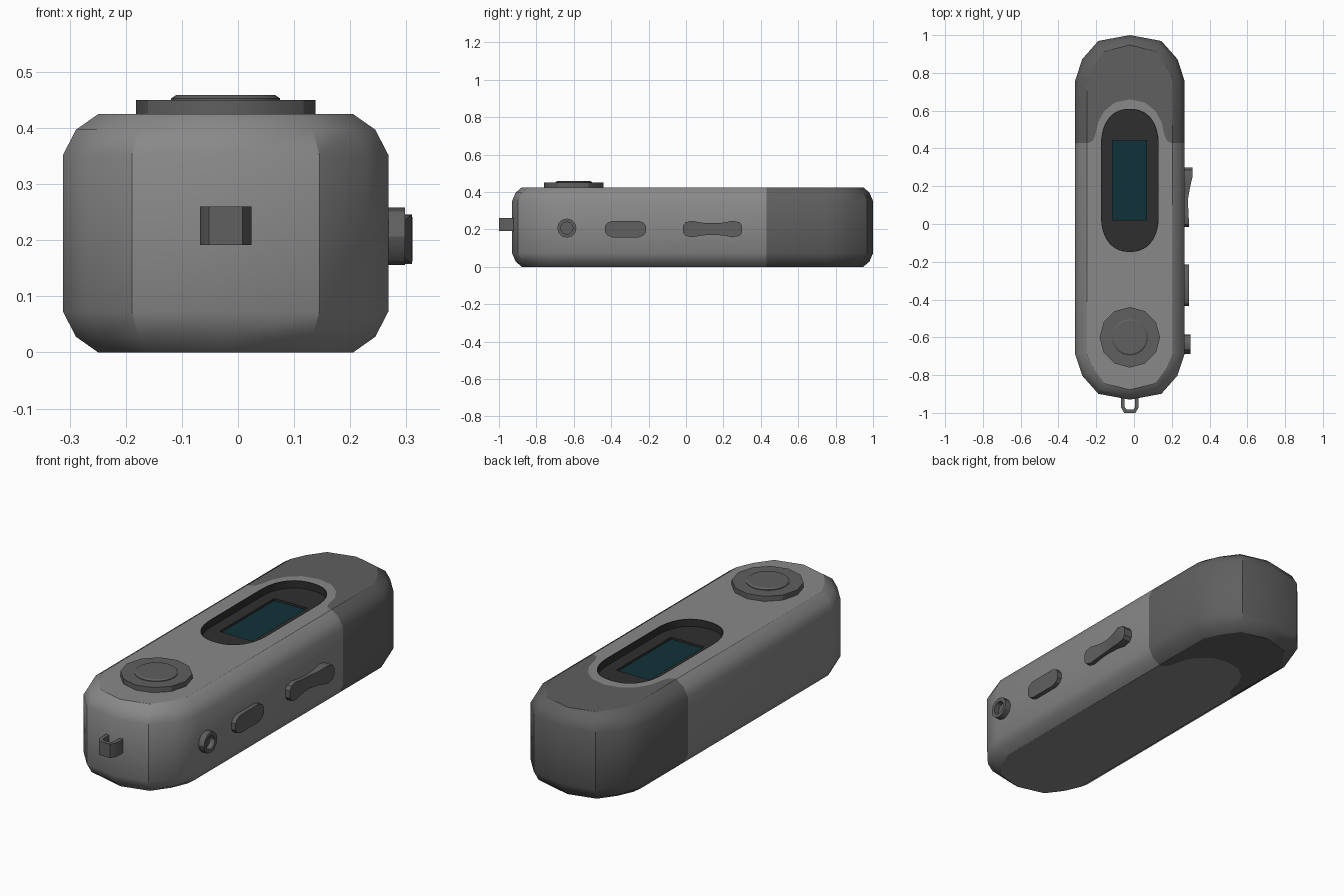
import bpy, bmesh, math

if "Cube" in bpy.data.objects:
    bpy.data.objects.remove(bpy.data.objects["Cube"])

CX = -0.022          # centre line of the device
CY = 0.035           # middle of the case along y


def material(name, rgb):
    m = bpy.data.materials.new(name)
    m.diffuse_color = (*rgb, 1)
    m.use_nodes = True
    m.node_tree.nodes["Principled BSDF"].inputs["Base Color"].default_value = m.diffuse_color
    return m


LIGHT = material("light_grey", (0.25, 0.25, 0.25))
DARK = material("dark_grey", (0.115, 0.115, 0.115))
BLACK = material("charcoal", (0.028, 0.028, 0.028))
TEAL = material("dark_teal", (0.005, 0.032, 0.042))


def loft(name, rings, mat=None):
    """Skin a list of equal-length closed rings and cap both ends."""
    bm = bmesh.new()
    vs = [[bm.verts.new(p) for p in r] for r in rings]
    for a, b in zip(vs, vs[1:]):
        for i in range(len(a)):
            j = (i + 1) % len(a)
            bm.faces.new((a[i], a[j], b[j], b[i]))
    bm.faces.new(vs[0])
    bm.faces.new(vs[-1])
    bmesh.ops.recalc_face_normals(bm, faces=bm.faces)
    me = bpy.data.meshes.new(name)
    bm.to_mesh(me)
    bm.free()
    ob = bpy.data.objects.new(name, me)
    bpy.context.collection.objects.link(ob)
    if mat:
        me.materials.append(mat)
    return ob


def prism(name, pts, z0, z1, mat=None):
    return loft(name, [[(x, y, z) for x, y in pts] for z in (z0, z1)], mat)


def activate(ob):
    bpy.ops.object.select_all(action='DESELECT')
    ob.select_set(True)
    bpy.context.view_layer.objects.active = ob


def boolean(ob, cutter, op='DIFFERENCE'):
    activate(ob)
    m = ob.modifiers.new("cut", 'BOOLEAN')
    m.operation, m.object, m.solver = op, cutter, 'EXACT'
    bpy.ops.object.modifier_apply(modifier=m.name)


def smooth(ob):
    activate(ob)
    bpy.ops.object.shade_smooth_by_angle(angle=math.radians(30))


def circle(r, n):
    return [(r * math.cos(2 * math.pi * i / n), r * math.sin(2 * math.pi * i / n))
            for i in range(n)]


# case shell: rounded outline, shrunk towards top and bottom for the soft rim
OUTER = [(0.29, 0.722), (0.252, 0.838), (0.167, 0.934), (0, 0.965)]
INNER = [(0.227, 0.722), (0.192, 0.80), (0.135, 0.878), (0, 0.913)]


def case_ring(t, z):
    q = [(a + (c - a) * t, b + (d - b) * t) for (a, b), (c, d) in zip(OUTER, INNER)]
    half = q + [(-x, y) for x, y in q[-2::-1]]
    full = half + [(-x, -y) for x, y in half]
    return [(CX + x, CY + y, z) for x, y in full]


RIM = [(1, 0), (0.37, 0.028), (0, 0.073), (0, 0.352), (0.37, 0.397), (1, 0.425)]


def case(name, mat):
    return loft(name, [case_ring(t, z) for t, z in RIM], mat)


# dividing line between body and end cap, with an arched tongue
arch = [(0.5, 0.43), (0.215, 0.43), (0.195, 0.443), (0.182, 0.475), (0.168, 0.54),
        (0.135, 0.598), (0.08, 0.643), (0, 0.66)]
split = [(0.5, -1.3)] + arch + [(-x, y) for x, y in arch[-2::-1]] + [(-0.5, -1.3)]
divider = prism("divider_cutter", [(CX + x, y) for x, y in split], -0.1, 0.6)

body = case("body", LIGHT)
boolean(body, divider, 'INTERSECT')
end_cap = case("end_cap", DARK)
boolean(end_cap, divider)


# recessed screen bezel
def oval(off):
    pts = []
    for i in range(48):
        a = 2 * math.pi * (i + 0.5) / 48
        c, s = math.cos(a), math.sin(a)
        x = math.copysign(abs(c) ** 0.87, c) * (0.153 - off)
        y = math.copysign(abs(s) ** 0.87, s) * (0.195 - off)
        pts.append((CX + x, 0.231 + y + math.copysign(0.184, s)))
    return pts


def rect(x0, x1, y0, y1):
    return [(x0, y0), (x1, y0), (x1, y1), (x0, y1)]


SCREEN = rect(-0.113, 0.066, 0.02, 0.443)
pocket = prism("pocket_cutter", oval(0), 0.36, 0.6)
boolean(body, pocket)
bezel = prism("screen_bezel", oval(0), 0.36, 0.425, BLACK)
hollow = prism("hollow_cutter", oval(0.004), 0.39, 0.6)
window = prism("window_cutter", SCREEN, 0.37, 0.6)
boolean(bezel, hollow)
boolean(bezel, window)
screen = prism("screen", SCREEN, 0.37, 0.38, TEAL)

for helper in (divider, pocket, hollow, window):
    bpy.data.objects.remove(helper)


# round control: twelve-sided disc with a raised button
def turned(name, steps, n, y, mat):
    return loft(name, [[(CX + a, y + b, z) for a, b in circle(r, n)] for r, z in steps], mat)


disc = turned("control_disc", [(0.16, 0.41), (0.16, 0.45)], 12, -0.60, DARK)
button = turned("control_button", [(0.097, 0.44), (0.097, 0.453), (0.088, 0.459)],
                24, -0.60, DARK)

# headphone socket on the right side
socket = loft("headphone_socket",
              [[(x, -0.637 + a, 0.207 + b) for a, b in circle(r, 12)]
               for r, x in ((0.051, 0.25), (0.051, 0.298), (0.033, 0.298), (0.033, 0.272))],
              DARK)


# side keys: vertical slices (y, half height, outer x)
def side_key(name, slices):
    return loft(name, [[(0.25, y, 0.202 - h), (x, y, 0.202 - h), (x, y, 0.202 + h),
                        (0.25, y, 0.202 + h)] for y, h, x in slices], DARK)


side_button = side_key("side_button", [
    (-0.433, 0.016, 0.29), (-0.42, 0.034, 0.29), (-0.395, 0.044, 0.29),
    (-0.252, 0.044, 0.29), (-0.227, 0.034, 0.29), (-0.214, 0.016, 0.29)])
rocker = side_key("rocker_key", [
    (-0.016, 0.018, 0.292), (-0.003, 0.036, 0.292), (0.03, 0.044, 0.29),
    (0.085, 0.034, 0.287), (0.14, 0.031, 0.287), (0.20, 0.034, 0.298),
    (0.25, 0.044, 0.31), (0.287, 0.036, 0.311), (0.30, 0.018, 0.311)])

# strap loop at the front
outer = [(0.046, -0.91), (0.046, -0.972), (0.03, -1.0)]
inner = [(0.028, -0.91), (0.028, -0.968), (0.018, -0.982)]
mirror = lambda p: [(-x, y) for x, y in p[::-1]]
loop_pts = outer + mirror(outer) + mirror(inner)[::-1] + inner[::-1]
strap_loop = prism("strap_loop", [(CX + x, y) for x, y in loop_pts], 0.192, 0.26, DARK)

for ob in (body, end_cap, bezel, disc, button, socket, side_button, rocker, strap_loop):
    smooth(ob)
